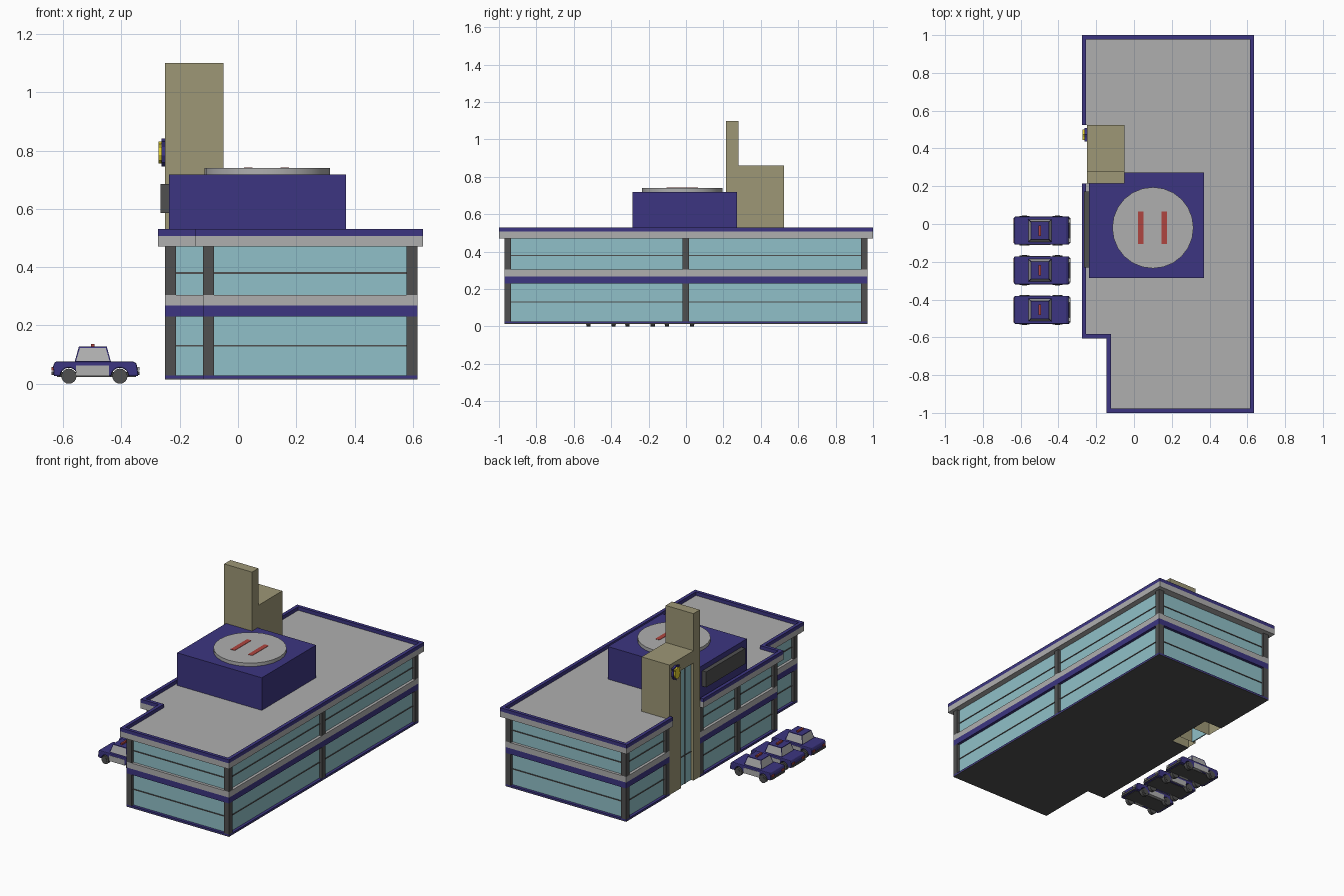
import bpy, bmesh, math
from mathutils import Vector

if "Cube" in bpy.data.objects:
    bpy.data.objects.remove(bpy.data.objects["Cube"])


def material(name, rgb):
    m = bpy.data.materials.new(name)
    m.diffuse_color = (*rgb, 1)
    m.use_nodes = True
    m.node_tree.nodes["Principled BSDF"].inputs["Base Color"].default_value = m.diffuse_color
    return m


BLUE = material("blue", (0.045, 0.036, 0.22))
GLASS = material("glass", (0.28, 0.53, 0.58))
DARK = material("dark", (0.08, 0.08, 0.08))
LIGHT = material("light", (0.43, 0.43, 0.43))
TAN = material("tan", (0.34, 0.31, 0.18))
RED = material("red", (0.43, 0.06, 0.05))
YELLOW = material("yellow", (0.75, 0.62, 0.03))


def finish(name, bm, *mats):
    bmesh.ops.recalc_face_normals(bm, faces=bm.faces)
    me = bpy.data.meshes.new(name)
    bm.to_mesh(me)
    bm.free()
    for m in mats:
        me.materials.append(m)
    ob = bpy.data.objects.new(name, me)
    bpy.context.collection.objects.link(ob)
    return ob


def prism(name, pts, a, b, mat, axis="z"):
    """Extrude a 2D outline from a to b along an axis."""
    place = {"x": lambda p, t: (t, p[0], p[1]),
             "y": lambda p, t: (p[0], t, p[1]),
             "z": lambda p, t: (p[0], p[1], t)}[axis]
    bm = bmesh.new()
    lo = [bm.verts.new(place(p, a)) for p in pts]
    hi = [bm.verts.new(place(p, b)) for p in pts]
    bm.faces.new(lo)
    bm.faces.new(hi)
    for i in range(len(pts)):
        j = (i + 1) % len(pts)
        bm.faces.new((lo[i], lo[j], hi[j], hi[i]))
    return finish(name, bm, mat)


def box(name, x, y, z, mat, open_bottom=False):
    ob = prism(name, [(x[0], y[0]), (x[1], y[0]), (x[1], y[1]), (x[0], y[1])], *z, mat)
    if open_bottom:
        bm = bmesh.new()
        bm.from_mesh(ob.data)
        bmesh.ops.delete(bm, geom=[f for f in bm.faces if f.normal.z < -0.9], context="FACES")
        bm.to_mesh(ob.data)
        bm.free()
    return ob


def cylinder(name, r, depth, loc, mat, sides, rot=(0, 0, 0)):
    bpy.ops.mesh.primitive_cylinder_add(vertices=sides, radius=r, depth=depth,
                                        location=loc, rotation=rot)
    ob = bpy.context.object
    ob.name = name
    ob.data.materials.append(mat)
    bpy.ops.object.shade_smooth_by_angle(angle=math.radians(35))
    return ob


def inset(path, d, closed=True):
    """Move a right-angled clockwise outline inward by d."""
    n, out = len(path), []

    def normal(i):
        p, q = Vector(path[i % n]), Vector(path[(i + 1) % n])
        v = (q - p).normalized()
        return Vector((v.y, -v.x))
    for i, p in enumerate(path):
        off = Vector((0, 0))
        if closed or i > 0:
            off += normal(i - 1)
        if closed or i < n - 1:
            off += normal(i)
        out.append(tuple(Vector(p) + off * d))
    return out


# Building outlines, with a notch on the left side for the entrance tower
TX, TY0, TY1 = -0.12, 0.215, 0.525
notch = [(TX, TY0), (TX, TY1)]
wall = [(-.25, TY1), (-.25, .97), (.615, .97), (.615, -.97), (-.12, -.97),
        (-.12, -.58), (-.25, -.58), (-.25, TY0)] + notch
rim = [(-.275, TY1), (-.275, 1), (.635, 1), (.635, -1), (-.145, -1),
       (-.145, -.605), (-.275, -.605), (-.275, TY0)]

# Floor, bands and roof
prism("floor_plate", wall, .014, .018, DARK)
prism("base_strip", wall, .018, .028, BLUE)
prism("middle_band_blue", wall, .23, .268, BLUE)
prism("middle_band_grey", wall, .268, .305, LIGHT)
prism("roof_slab", rim + notch, .47, .507, LIGHT)
prism("roof_rim", rim + inset(rim, .022, False)[::-1], .507, .53, BLUE)

# Recessed glazing with a thin horizontal bar on each floor
for floor, (z0, z1, zb) in {"lower": (.028, .23, .13), "upper": (.305, .47, .38)}.items():
    prism(floor + "_windows", inset(wall, .018), z0, z1, GLASS)
    prism(floor + "_window_bar", inset(wall, .014), zb - .003, zb + .003, DARK)
    # Pillars at corners and along the long sides
    pillars = [(-.25, .935), (.578, .935), (.578, -.97), (-.12, -.97), (-.12, -.615),
               (-.25, -.58), (.578, -.018), (-.25, .18), (-.25, .525), (-.25, -.2)]
    for i, (x, y) in enumerate(pillars):
        box(f"{floor}_pillar_{i}", (x, x + .037), (y, y + .035), (z0, z1), DARK)

# Entrance tower: tall fin, lower pier, header, back panel and glass strip
box("tower_fin", (-.25, -.05), (TY0, .28), (.018, 1.1), TAN, True)
box("tower_pier", (-.25, -.05), (.41, TY1), (.018, .86), TAN, True)
box("tower_header", (-.25, -.05), (.28, .41), (.78, .86), TAN)
box("tower_back", (-.07, -.05), (.28, .41), (.5, .78), TAN)
box("entrance_glass", (-.232, -.225), (.28, .41), (.018, .78), GLASS)
box("entrance_mullion", (-.236, -.23), (.343, .348), (.018, .78), DARK)
box("entrance_transom", (-.236, -.23), (.28, .41), (.2, .206), DARK)

# Plain shield plaque in two layers
shield = [(0, -1), (.65, -.72), (.95, -.2), (.8, .4), (1, .8), (.45, .85),
          (0, 1), (-.45, .85), (-1, .8), (-.8, .4), (-.95, -.2), (-.65, -.72)]
for nm, s, x, mat in (("plaque_back", 1, -.262, BLUE), ("plaque_front", .78, -.272, YELLOW)):
    prism(nm, [(.473 + p * .036 * s, .793 + q * .048 * s) for p, q in shield], x, -.25, mat, "x")

# Landing block, round pad, plain stripe markings and blank sign board
box("landing_block", (-.237, .37), (-.285, .272), (.505, .718), BLUE)
cylinder("landing_pad", .215, .024, (.1, -.02, .728), LIGHT, 24)
for i, x in enumerate((.02, .145)):
    box(f"landing_stripe_{i}", (x, x + .03), (-.105, .065), (.739, .742), RED)
box("blank_sign", (-.265, -.237), (-.23, .172), (.585, .685), DARK)


# Parked cars
def car(n, cy):
    def bx(name, x, y, z, mat):
        return box(f"car_{name}_{n}", x, (cy + y[0], cy + y[1]), z, mat)

    # Body side profile with wheel arches
    def arch(x):
        return [(x + .029 * math.cos(a), .026 + .029 * math.sin(a))
                for a in [math.pi * k / 8 for k in range(9)]]
    profile = ([(-.632, .026), (-.634, .06), (-.628, .076), (-.36, .076), (-.348, .07),
                (-.341, .026)] + arch(-.405) + arch(-.58))
    body = prism(f"car_body_{n}", profile, cy - .074, cy + .074, BLUE, "y")
    bev = body.modifiers.new("soft_edges", "BEVEL")
    bev.width, bev.segments, bev.limit_method = .005, 2, "ANGLE"
    bev.angle_limit = math.radians(50)
    bx("underside", (-.62, -.35), (-.055, .055), (.024, .04), DARK)

    # Tapered cabin with inset windows
    bm = bmesh.new()
    bmesh.ops.create_cube(bm, size=1)
    for v in bm.verts:
        top = v.co.z > 0
        v.co = (-.498 + v.co.x * (.096 if top else .125),
                cy + v.co.y * (.094 if top else .122), .127 if top else .074)
    bm.normal_update()
    sides = [f for f in bm.faces if abs(f.normal.z) < .8]
    bmesh.ops.inset_individual(bm, faces=sides, thickness=.006, depth=-.001)
    for f in sides:
        f.material_index = 1
    finish(f"car_cabin_{n}", bm, BLUE, LIGHT)

    # Doors, bumpers, lamps and roof light
    bx("doors", (-.555, -.442), (-.0755, .0755), (.026, .062), LIGHT)
    for nm, x in (("rear", (-.639, -.63)), ("front", (-.347, -.337))):
        bx(nm + "_bumper", x, (-.066, .066), (.03, .042), DARK)
        for s in (-1, 1):
            yl = sorted((s * .04, s * .062))
            bx(f"{nm}_lamp_{s}", x, yl, (.046, .058), RED if nm == "rear" else LIGHT)
    bx("roof_light", (-.505, -.493), (-.028, .028), (.126, .137), RED)

    # Wheels with hubs
    for x in (-.58, -.405):
        for s in (-1, 1):
            turn = (math.pi / 2, 0, 0)
            cylinder(f"car_wheel_{n}", .026, .022, (x, cy + s * .067, .026), DARK, 16, turn)
            cylinder(f"car_hub_{n}", .014, .004, (x, cy + s * .078, .026), DARK, 12, turn)


for n, cy in enumerate((-.035, -.245, -.455)):
    car(n, cy)
